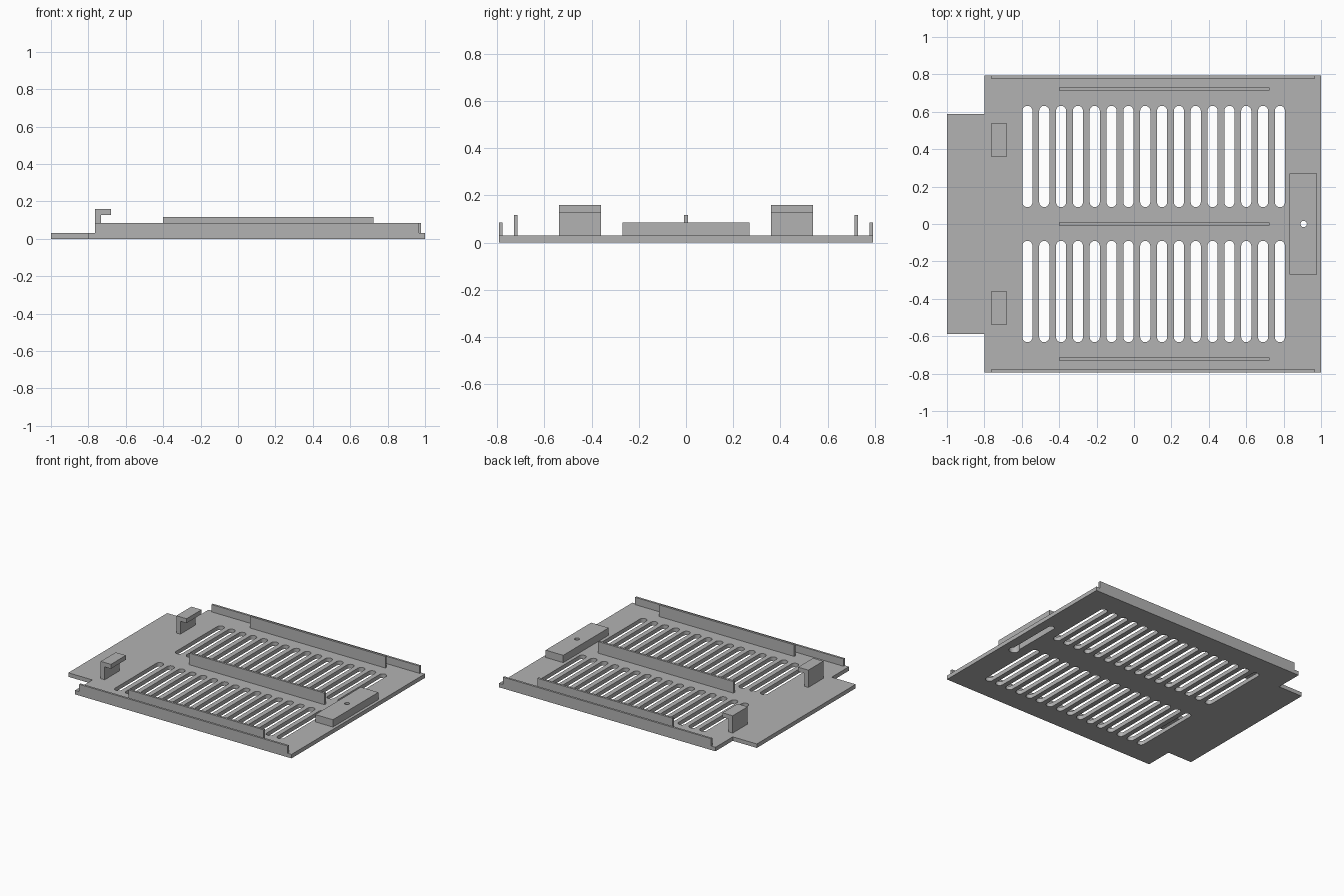
import bpy, bmesh, math

cube = bpy.data.objects.get("Cube")
if cube:
    bpy.data.objects.remove(cube, do_unlink=True)

grey = bpy.data.materials.new("grey_plastic")
grey.use_nodes = True
colour = (0.45, 0.45, 0.45, 1)
grey.diffuse_color = colour
grey.node_tree.nodes["Principled BSDF"].inputs["Base Color"].default_value = colour

T = 0.03        # plate thickness
HALF = 0.793    # half depth of the plate


def prism(name, outlines, low, high, axis="z"):
    """Extrude closed 2D outlines along z, or along y from an x-z profile."""
    bm = bmesh.new()
    for pts in outlines:
        if axis == "z":
            verts = [bm.verts.new((a, b, low)) for a, b in pts]
            step = (0, 0, high - low)
        else:
            verts = [bm.verts.new((a, low, b)) for a, b in pts]
            step = (0, high - low, 0)
        face = bm.faces.new(verts)
        out = bmesh.ops.extrude_face_region(bm, geom=[face], use_keep_orig=True)
        moved = [g for g in out["geom"] if isinstance(g, bmesh.types.BMVert)]
        bmesh.ops.translate(bm, verts=moved, vec=step)
    bmesh.ops.recalc_face_normals(bm, faces=bm.faces[:])
    mesh = bpy.data.meshes.new(name)
    bm.to_mesh(mesh)
    bm.free()
    mesh.materials.append(grey)
    obj = bpy.data.objects.new(name, mesh)
    bpy.context.collection.objects.link(obj)
    return obj


def box(name, x0, x1, y0, y1, z0, z1):
    return prism(name, [[(x0, y0), (x1, y0), (x1, y1), (x0, y1)]], z0, z1)


def stadium(x, y0, y1, r, n=10):
    """Rounded slot outline running along y; a circle when y0 equals y1."""
    arc = [math.pi * i / n for i in range(n + 1)]
    top = [(x + r * math.cos(a), y1 + r * math.sin(a)) for a in arc]
    low = [(x - r * math.cos(a), y0 - r * math.sin(a)) for a in arc]
    return top + low if y1 > y0 else top[:-1] + low[:-1]


def cut(obj, cutters):
    for c in cutters:
        c.hide_render = True
        mod = obj.modifiers.new("cut", "BOOLEAN")
        mod.operation, mod.solver, mod.object = "DIFFERENCE", "EXACT", c
    bpy.context.view_layer.update()
    graph = bpy.context.evaluated_depsgraph_get()
    mesh = bpy.data.meshes.new_from_object(obj.evaluated_get(graph))
    obj.modifiers.clear()
    obj.data = mesh


# Base plate with a narrower tongue at one end
outline = [(1, -HALF), (1, HALF), (-0.8, HALF), (-0.8, 0.587),
           (-1, 0.587), (-1, -0.587), (-0.8, -0.587), (-0.8, -HALF)]
plate = prism("vent_plate", [outline], 0, T)

# Raised screw block
block = box("screw_block", 0.832, 0.978, -0.27, 0.27, T, 0.085)

# Cutters: two rows of vents, keyhole recess underneath, screw hole
slots = [stadium(-0.57 + 0.09 * i, min(s * 0.117, s * 0.605), max(s * 0.117, s * 0.605), 0.027)
         for i in range(16) for s in (-1, 1)]
vents = prism("vent_cutter", slots, -0.1, 0.2)
recess = prism("recess_cutter", [stadium(0.907, -0.19, 0.2, 0.023)], -0.1, 0.065)
keyhole = prism("keyhole_cutter", [stadium(0.907, -0.19, -0.19, 0.036)], -0.1, 0.065)
hole = prism("hole_cutter", [stadium(0.907, 0, 0, 0.017)], -0.1, 0.2)
cut(plate, [vents, recess, keyhole])
cut(block, [recess, keyhole, hole])
for c in (vents, recess, keyhole, hole):
    bpy.data.objects.remove(c, do_unlink=True)

# Ribs, edge rails and hooked clips
hook = [(-0.765, T), (-0.732, T), (-0.732, 0.127), (-0.68, 0.127),
        (-0.68, 0.16), (-0.765, 0.16)]
box("middle_rib", -0.4, 0.725, -0.008, 0.008, T, 0.117)
for side, s in (("front", -1), ("back", 1)):
    rail = sorted((s * (HALF - 0.016), s * HALF))
    rib = sorted((s * 0.714, s * 0.73))
    clip = sorted((s * 0.36, s * 0.538))
    box(side + "_rail", -0.765, 0.967, *rail, T, 0.085)
    box(side + "_rib", -0.4, 0.725, *rib, T, 0.117)
    prism(side + "_clip", [hook], *clip, axis="y")

# Smooth the rounded slot walls, keep the edges sharp
bpy.ops.object.select_all(action="DESELECT")
for obj in (plate, block):
    obj.select_set(True)
bpy.context.view_layer.objects.active = plate
bpy.ops.object.shade_smooth_by_angle(angle=math.radians(30))
